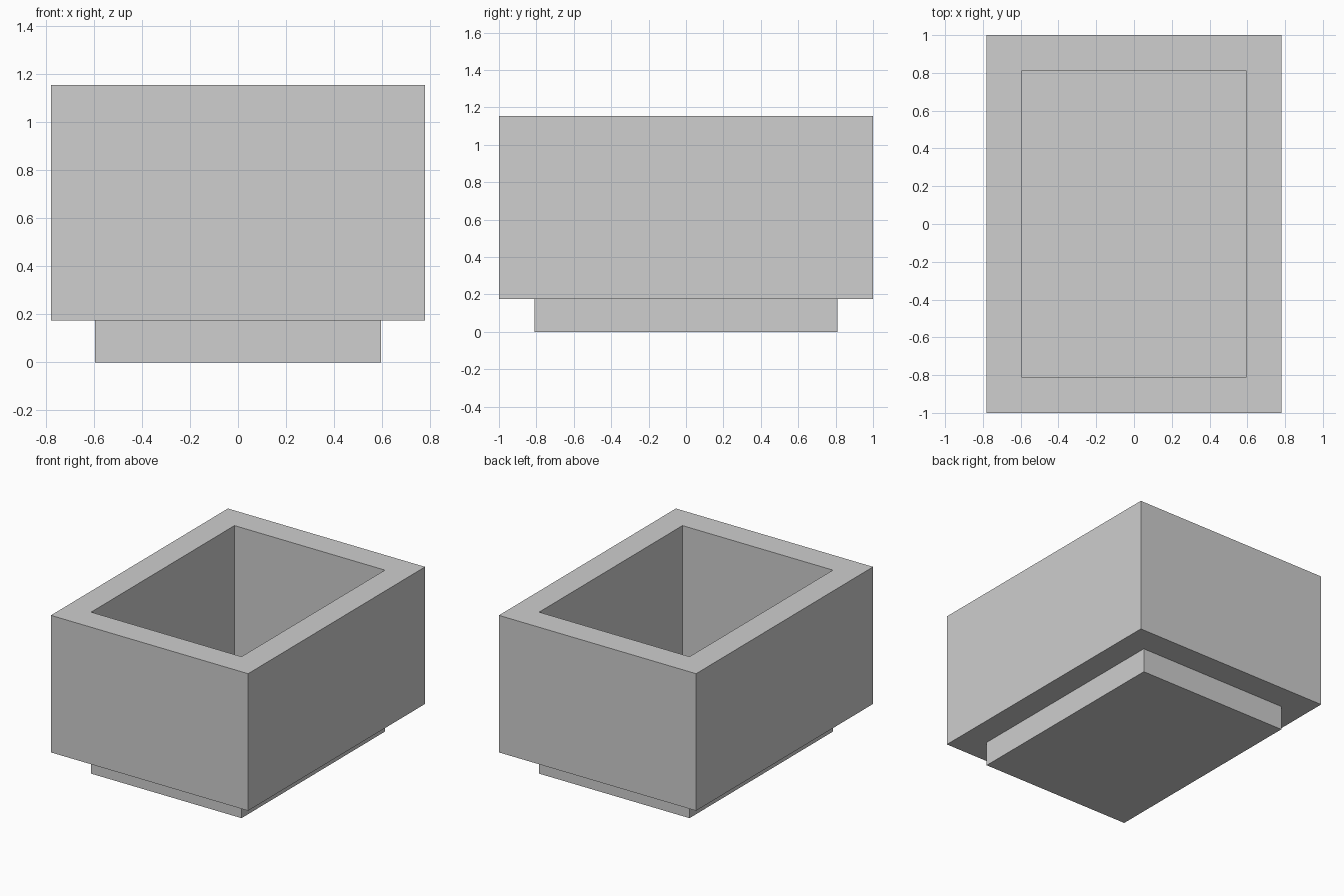
import bpy
import bmesh

cube = bpy.data.objects.get("Cube")
if cube:
    bpy.data.objects.remove(cube, do_unlink=True)

# Single plain grey material
grey = bpy.data.materials.new("light grey")
grey.use_nodes = True
colour = (0.62, 0.62, 0.62, 1)
grey.diffuse_color = colour
grey.node_tree.nodes["Principled BSDF"].inputs["Base Color"].default_value = colour

OUTER = (0.78, 1.0)    # half sizes of the box
INNER = (0.595, 0.81)  # half sizes of the foot and the cavity
LEDGE, FLOOR, RIM = 0.175, 0.18, 1.155


def rect_loop(bm, half, z):
    hx, hy = half
    return [bm.verts.new((sx * hx, sy * hy, z))
            for sx, sy in ((-1, -1), (1, -1), (1, 1), (-1, 1))]


# Section from the foot, around the ledge and rim, down into the cavity
section = [(INNER, 0), (INNER, LEDGE), (OUTER, LEDGE),
           (OUTER, RIM), (INNER, RIM), (INNER, FLOOR)]

bm = bmesh.new()
loops = [rect_loop(bm, half, z) for half, z in section]
for a, b in zip(loops, loops[1:]):
    for i in range(4):
        j = (i + 1) % 4
        bm.faces.new((a[i], a[j], b[j], b[i]))

# Underside of the foot and floor of the cavity
bm.faces.new(reversed(loops[0]))
bm.faces.new(loops[-1])

mesh = bpy.data.meshes.new("planter_box")
bm.to_mesh(mesh)
bm.free()
mesh.materials.append(grey)
box = bpy.data.objects.new("planter_box", mesh)
bpy.context.collection.objects.link(box)
